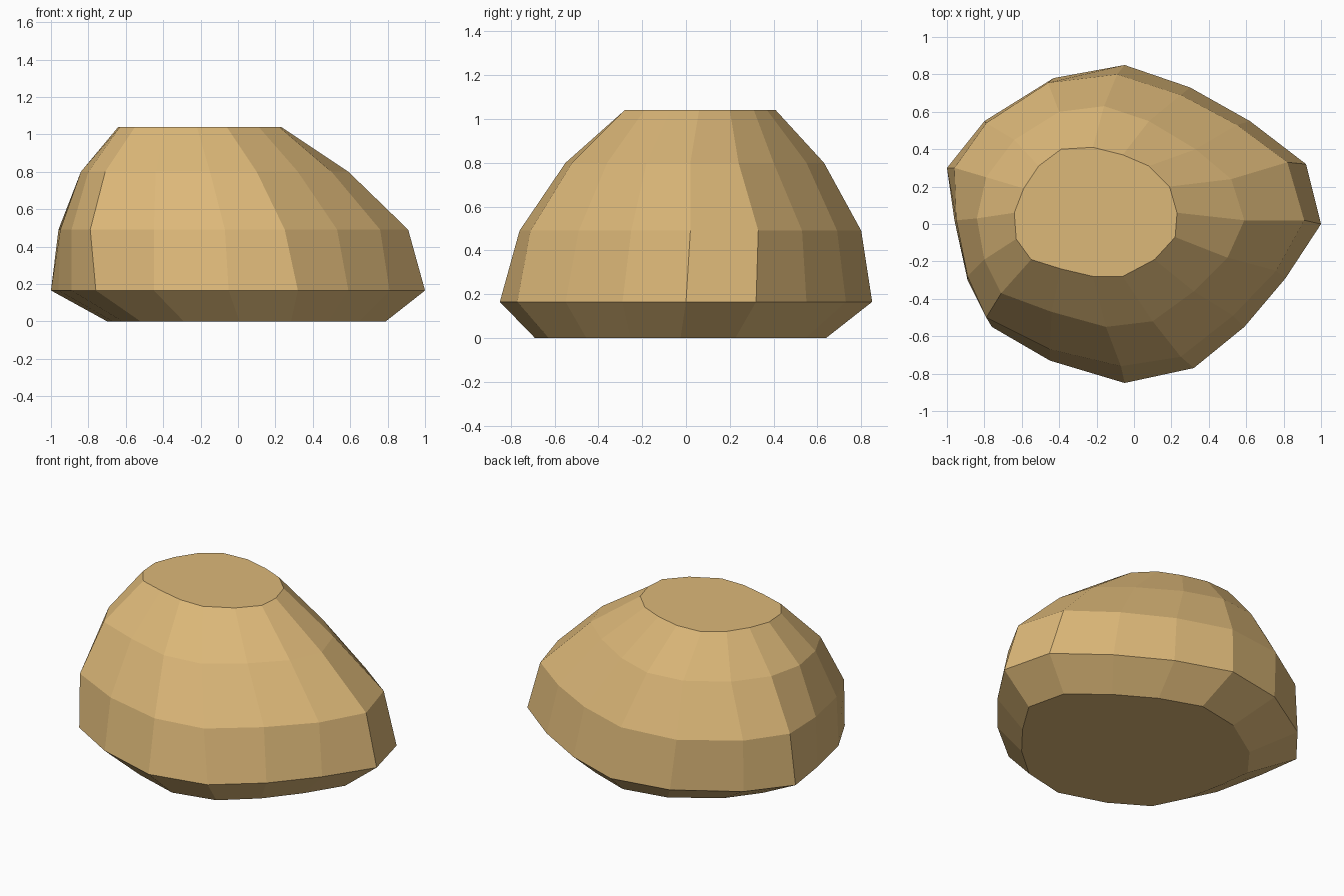
import bpy, bmesh

# Horizontal cross-sections of the rock, counter-clockwise from +x
belly = [(1, 0), (.92, .32), (.62, .55), (.30, .73), (-.05, .85), (-.43, .78), (-.80, .55), (-1, .30),
         (-.96, .02), (-.89, -.30), (-.76, -.55), (-.45, -.73), (-.05, -.85), (.32, -.77), (.59, -.55), (.81, -.29)]
waist = [(.91, .02), (.82, .33), (.55, .53), (.25, .69), (-.09, .80), (-.46, .755), (-.79, .54), (-.96, .30),
         (-.95, .02), (-.89, -.28), (-.79, -.50), (-.45, -.67), (-.07, -.76), (.25, -.71), (.53, -.49), (.76, -.25)]
shoulder = [(.59, .02), (.52, .24), (.33, .40), (.08, .55), (-.16, .63), (-.40, .60), (-.64, .45), (-.79, .25),
            (-.84, .03), (-.80, -.19), (-.71, -.37), (-.44, -.47), (-.15, -.55), (.10, -.52), (.32, -.36), (.50, -.18)]
top = [(.23, .06), (.19, .20), (.08, .31), (-.06, .37), (-.22, .41), (-.39, .40), (-.51, .31), (-.59, .19),
       (-.64, .06), (-.63, -.08), (-.55, -.19), (-.39, -.24), (-.22, -.28), (-.06, -.28), (.11, -.19), (.22, -.07)]
# The base is a shrunken belly outline
base = [(.745 * x + .045, .782 * y - .025) for x, y in belly]

# Loft the sections into a closed, flat-shaded body
bm = bmesh.new()
sections = [(base, 0), (belly, .165), (waist, .49), (shoulder, .80), (top, 1.04)]
rings = [[bm.verts.new((x, y, z)) for x, y in outline] for outline, z in sections]
for low, high in zip(rings, rings[1:]):
    for i in range(16):
        j = (i + 1) % 16
        bm.faces.new((low[i], low[j], high[j], high[i]))
bm.faces.new(rings[0][::-1])
bm.faces.new(rings[-1])
bmesh.ops.recalc_face_normals(bm, faces=bm.faces)
mesh = bpy.data.meshes.new("rock")
bm.to_mesh(mesh)
bm.free()

# Sandy stone colour
sand = bpy.data.materials.new("sandstone")
sand.diffuse_color = (.72, .48, .19, 1)
mesh.materials.append(sand)
rock = bpy.data.objects.new("rock", mesh)
bpy.context.collection.objects.link(rock)
